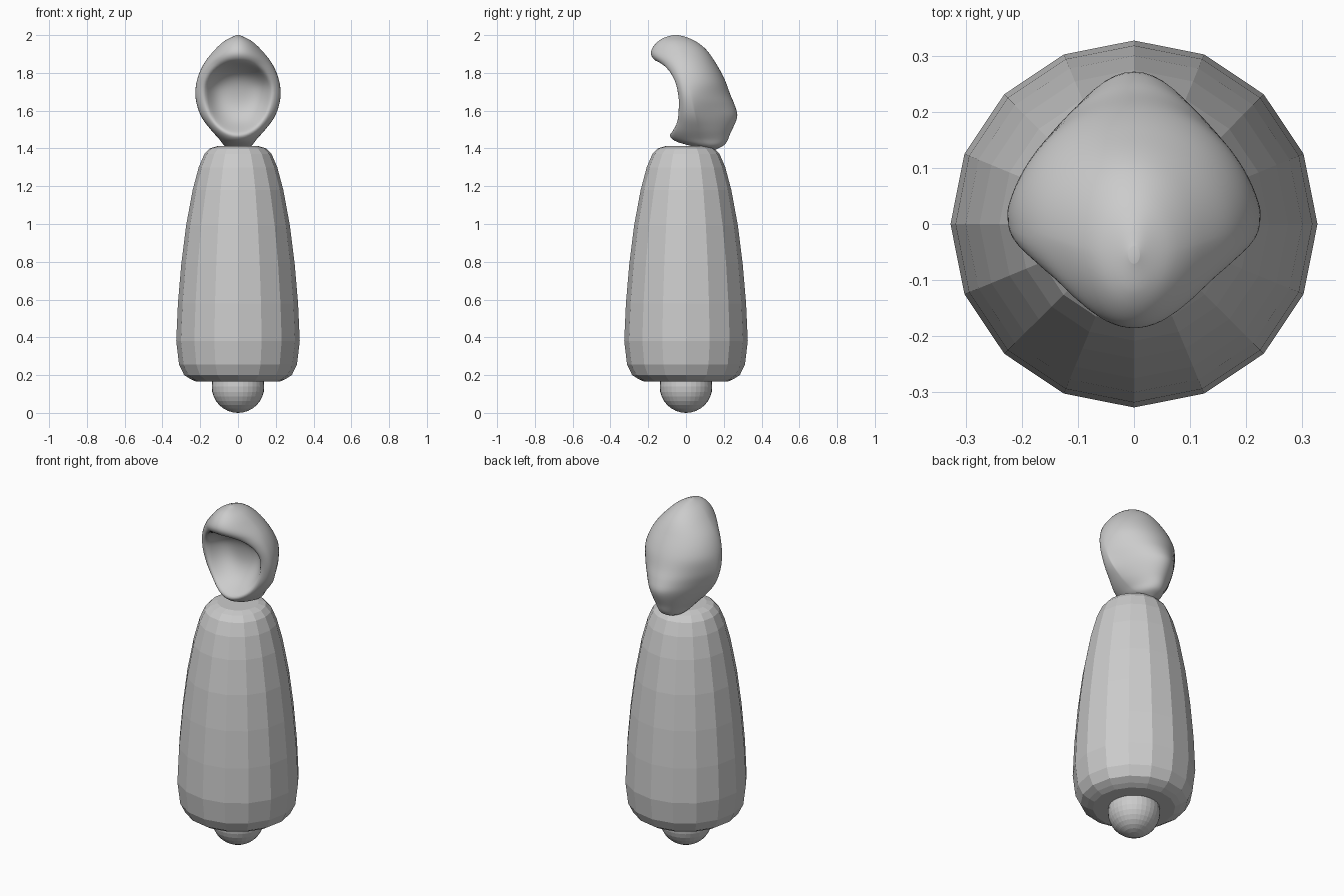
import bpy, bmesh, math

if "Cube" in bpy.data.objects:
    bpy.data.objects.remove(bpy.data.objects["Cube"])

grey = bpy.data.materials.new("light grey")
grey.diffuse_color = (0.6, 0.6, 0.6, 1)
grey.use_nodes = True
grey.node_tree.nodes["Principled BSDF"].inputs["Base Color"].default_value = grey.diffuse_color


def loft(name, rings, smooth):
    """Skin a stack of closed rings and cap both ends."""
    bm = bmesh.new()
    vs = [[bm.verts.new(p) for p in ring] for ring in rings]
    n = len(vs[0])
    for a, b in zip(vs, vs[1:]):
        for i in range(n):
            j = (i + 1) % n
            bm.faces.new((a[i], a[j], b[j], b[i]))
    bm.faces.new(vs[0][::-1])
    bm.faces.new(vs[-1])
    bmesh.ops.recalc_face_normals(bm, faces=bm.faces)
    for f in bm.faces:
        f.smooth = smooth
    me = bpy.data.meshes.new(name)
    bm.to_mesh(me)
    bm.free()
    me.materials.append(grey)
    ob = bpy.data.objects.new(name, me)
    bpy.context.collection.objects.link(ob)
    return ob


def curve(pts, z):
    """Smooth interpolation through (z, value) points."""
    k = 0
    while k < len(pts) - 2 and z > pts[k + 1][0]:
        k += 1

    def slope(i):
        a, b = pts[max(i - 1, 0)], pts[min(i + 1, len(pts) - 1)]
        return (b[1] - a[1]) / (b[0] - a[0])
    (z0, v0), (z1, v1) = pts[k], pts[k + 1]
    h = z1 - z0
    t = min(max((z - z0) / h, 0), 1)
    return ((2*t**3 - 3*t*t + 1) * v0 + (t**3 - 2*t*t + t) * h * slope(k)
            + (3*t*t - 2*t**3) * v1 + (t**3 - t*t) * h * slope(k + 1))


# body: 16-sided faceted bell
profile = [(0.22, 0.165), (0.25, 0.178), (0.285, 0.20), (0.312, 0.255), (0.327, 0.38),
           (0.318, 0.58), (0.30, 0.79), (0.275, 0.99), (0.24, 1.18), (0.208, 1.30),
           (0.178, 1.37), (0.15, 1.40), (0.11, 1.412)]
loft("body", [[(r * math.cos(i * math.pi / 8), r * math.sin(i * math.pi / 8), z)
               for i in range(16)] for r, z in profile], False)

# foot ball
bpy.ops.mesh.primitive_uv_sphere_add(segments=32, ring_count=16, radius=0.139,
                                     location=(0, 0, 0.139))
ball = bpy.context.object
ball.name = "foot_ball"
ball.data.materials.append(grey)

# head: hooded shape from stacked sections with a hollow face
width = [(1.39, 0.015), (1.41, 0.065), (1.45, 0.10), (1.50, 0.145), (1.56, 0.19), (1.62, 0.215),
         (1.69, 0.226), (1.77, 0.215), (1.85, 0.18), (1.92, 0.125), (1.97, 0.07), (2.0, 0.01)]
front = [(1.39, 0.12), (1.415, 0.02), (1.44, -0.06), (1.48, -0.09), (1.55, -0.075), (1.64, -0.065),
         (1.72, -0.075), (1.79, -0.105), (1.84, -0.14), (1.88, -0.178), (1.91, -0.186),
         (1.95, -0.165), (1.985, -0.12), (2.0, -0.07)]
back = [(1.39, 0.15), (1.42, 0.205), (1.48, 0.235), (1.57, 0.272), (1.63, 0.258), (1.685, 0.235),
        (1.765, 0.205), (1.84, 0.165), (1.92, 0.11), (1.965, 0.055), (1.99, 0.00), (2.0, -0.04)]
middle = [(1.39, 0.135), (1.45, 0.08), (1.57, 0.05), (1.7, 0.02), (1.85, -0.01),
          (1.95, -0.04), (2.0, -0.055)]
back_power = [(1.39, 1.0), (1.48, 1.6), (1.57, 2.3), (1.66, 1.7), (1.76, 1.1), (2.0, 1.0)]
front_power = [(1.39, 1.0), (1.5, 0.7), (1.7, 0.6), (1.82, 0.8), (1.91, 1.3), (2.0, 1.0)]
rings = []
ROWS, COLS = 64, 72
for r in range(ROWS + 1):
    z = 1.695 - 0.305 * math.cos(math.pi * r / ROWS)
    w, f, b, m = (curve(c, z) for c in (width, front, back, middle))
    ring = []
    for i in range(COLS):
        a = 2 * math.pi * i / COLS
        x, c = w * math.sin(a), math.cos(a)
        if c > 0:
            y = m + (b - m) * c ** curve(back_power, z)
        else:
            y = m + (f - m) * abs(c) ** curve(front_power, z)
            # face hollow, deepest just under the hood
            dz = (z - 1.71) / (0.155 if z > 1.71 else 0.24)
            d = (x / 0.18) ** 2 + dz * dz
            if d < 1:
                y += 0.115 * (1 - d * d) ** 1.3
        ring.append((x, y, z))
    rings.append(ring)
head = loft("hooded_head", rings, True)
sm = head.modifiers.new("soften", "SMOOTH")
sm.factor = 0.5
sm.iterations = 2
bpy.context.view_layer.objects.active = head
